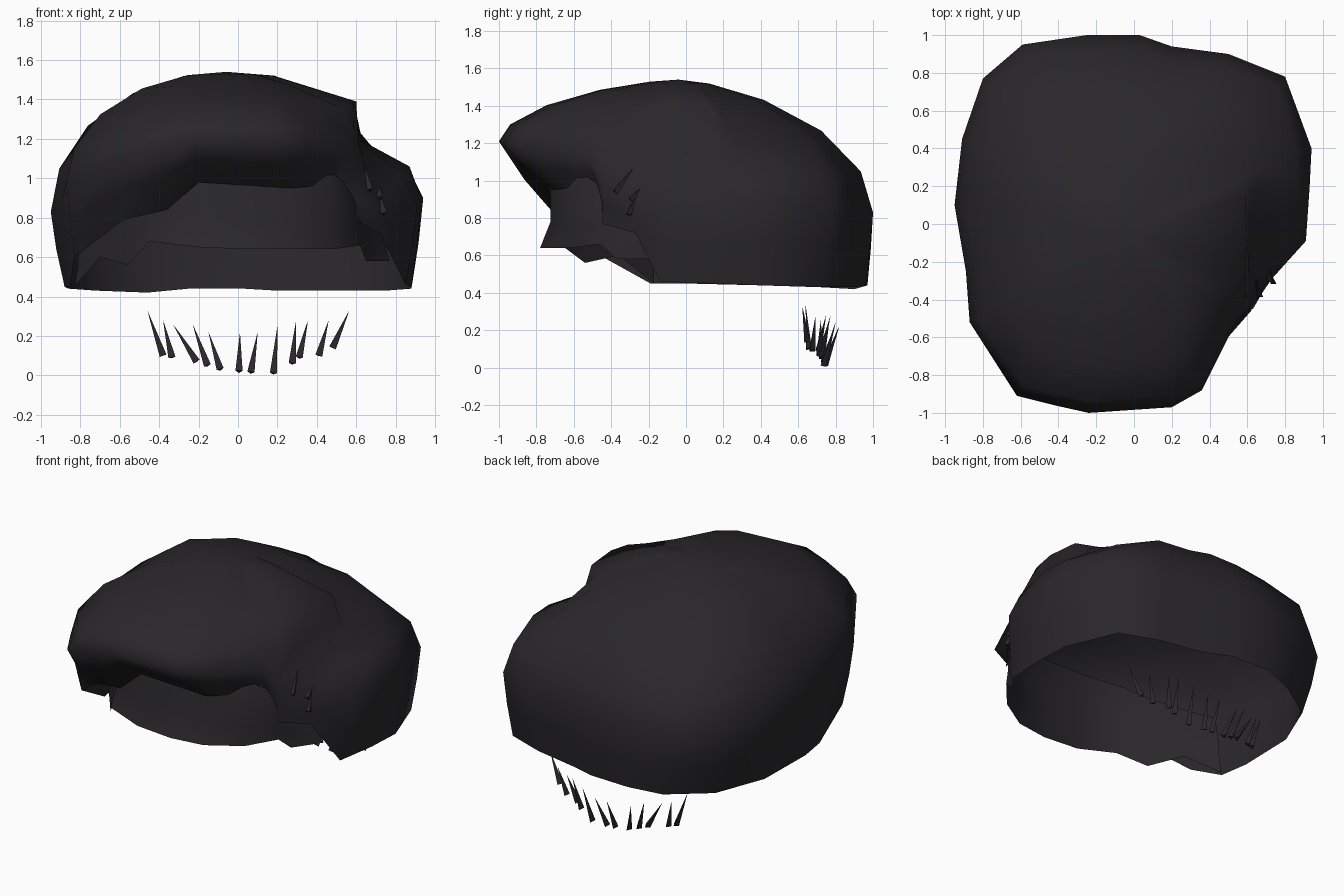
import bpy, bmesh
from math import sin, cos, radians
from mathutils import Vector

if "Cube" in bpy.data.objects:
    bpy.data.objects.remove(bpy.data.objects["Cube"])

mat = bpy.data.materials.new("dark_hair")
mat.diffuse_color = (0.022, 0.02, 0.023, 1)
mat.use_nodes = True
mat.node_tree.nodes["Principled BSDF"].inputs["Base Color"].default_value = mat.diffuse_color

def finish(bm, name, angle=50):
    me = bpy.data.meshes.new(name)
    bmesh.ops.recalc_face_normals(bm, faces=bm.faces)
    bm.to_mesh(me)
    bm.free()
    ob = bpy.data.objects.new(name, me)
    bpy.context.collection.objects.link(ob)
    me.materials.append(mat)
    bpy.ops.object.select_all(action='DESELECT')
    ob.select_set(True)
    bpy.context.view_layer.objects.active = ob
    bpy.ops.object.shade_smooth_by_angle(angle=radians(angle))
    return ob

# Widest outline of the hair, counter-clockwise from the front
wide = [(-.24, -1, 1.21), (.2, -.97, 1.2), (.36, -.88, 1.18), (.54, -.52, 1.11),
        (.62, -.44, .98), (.73, -.29, .85), (.91, -.09, .86), (.93, .2, .9), (.94, .4, .9),
        (.8, .78, .85), (.5, .9, .83), (.2, .94, .83), (.03, 1, .83), (-.25, 1, .83),
        (-.59, .95, .83), (-.8, .77, .83), (-.91, .45, .83), (-.95, .1, .83),
        (-.89, -.25, .9), (-.87, -.52, .98), (-.62, -.91, 1.1), (-.42, -.96, 1.17)]
# Lower rim: fringe, right temple, nape, left temple
rim = [(-.2, -.73, .98), (.27, -.71, .95), (.38, -.63, .96), (.5, -.46, .98),
       (.63, -.45, .77), (.72, -.27, .72), (.85, -.14, .46), (.88, .15, .45), (.88, .4, .44),
       (.75, .75, .43), (.5, .84, .43), (.2, .9, .43), (.03, .96, .44), (-.25, .97, .44),
       (-.46, .9, .42), (-.72, .72, .43), (-.86, .4, .44), (-.88, 0, .45),
       (-.85, -.19, .45), (-.83, -.46, .6), (-.58, -.66, .79), (-.36, -.72, .84)]
pole = Vector((-.06, -.04, 1.54))
angles = (18, 38, 58, 76)
# (x, z) steps of the parting on the right, by column
steps = {4: ((.61, 1.08), (.59, 1.2), (.52, 1.36)),
         5: ((.65, 1.03), (.61, 1.2), (.585, 1.375)),
         6: ((.82, 1.04), (.61, 1.18), (.6, 1.39)),
         7: ((.87, 1.06), (.63, 1.19), (.59, 1.38)),
         8: ((.86, 1.06), (.68, 1.16), (.52, 1.35)),
         9: ((.76, 1.03), (.61, 1.18), (.44, 1.34))}

bm = bmesh.new()
columns = []
for i, (w, r) in enumerate(zip(wide, rim)):
    w, r = Vector(w), Vector(r)
    mid = r.lerp(w, .5)
    mid.xy = r.xy.lerp(w.xy, .6)
    pts = [r, mid, w]
    power = 1.3 if abs(w.y) > .6 else 1
    for a in angles:
        c, s = cos(radians(a)) ** power, sin(radians(a)) ** (1.1 if w.y < -.6 else 1)
        pts.append(Vector((pole.x + (w.x - pole.x) * c, pole.y + (w.y - pole.y) * c,
                           w.z + (pole.z - w.z) * s)))
    for k, (x, z) in enumerate(steps.get(i, ())):
        y = w.y * (1, .92, .75)[k] if i < 8 else pts[3 + k].y
        pts[3 + k] = Vector((x, y, z))
    columns.append([bm.verts.new(p) for p in pts])
top = bm.verts.new(pole)
for i, a in enumerate(columns):
    b = columns[(i + 1) % len(columns)]
    for k in range(len(a) - 1):
        bm.faces.new((a[k], b[k], b[k + 1], a[k + 1]))
    bm.faces.new((a[-1], b[-1], top))
finish(bm, "hair_cap", 80)

# Layer under the fringe, on the forehead: lower edge points and upper height
bm = bmesh.new()
lower = [(-.83, -.17, .45, .8), (-.7, -.36, .6, .9), (-.56, -.54, .56, 1), (-.45, -.7, .68, 1.08),
         (-.2, -.77, .65, 1.1), (.05, -.78, .64, 1.1), (.27, -.75, .64, 1.08),
         (.48, -.62, .64, 1.05), (.62, -.46, .66, .95), (.65, -.37, .58, .85), (.77, -.2, .58, .75)]
rows = []
for x, y, z, h in lower:
    s = .93 if y < -.65 else 1
    rows.append([bm.verts.new(p) for p in ((x, y, z), (x * .98, y * s, z + (h - z) * .3),
                                           (x * .97, y * s, z + (h - z) * .65), (x * .93, y * s * .92, h))])
for a, b in zip(rows, rows[1:]):
    for k in range(3):
        bm.faces.new((a[k], b[k], b[k + 1], a[k + 1]))
finish(bm, "forehead_layer")

# Small loose tufts: three-sided spikes from a thick end to a point
def spikes(name, items, width):
    bm = bmesh.new()
    for base, tip in items:
        base, tip = Vector(base), Vector(tip)
        d = (tip - base).normalized()
        u = d.cross(Vector((0, 1, 0))).normalized()
        v = d.cross(u)
        ring = [bm.verts.new(base + width * (u * cos(radians(t)) + v * sin(radians(t))))
                for t in (30, 150, 270)]
        p = bm.verts.new(tip)
        bm.faces.new(ring)
        for k in range(3):
            bm.faces.new((ring[k], ring[(k + 1) % 3], p))
    finish(bm, name, 30)

# base x, base z, tip x, tip z of each nape spike
nape = [(-.38, .1, -.46, .33), (-.335, .09, -.38, .28), (-.21, .07, -.33, .26),
        (-.155, .05, -.23, .26), (-.09, .03, -.15, .22), (.005, .02, .01, .22),
        (.065, .015, .1, .22), (.18, .01, .2, .25), (.275, .06, .295, .28),
        (.31, .09, .355, .28), (.41, .1, .46, .28), (.48, .14, .565, .33)]
spikes("nape_tufts", [((bx, .74 - .5 * (bx - .04) ** 2, bz), (tx, .82 - .72 * (tx - .04) ** 2, tz))
                      for bx, bz, tx, tz in nape], .021)
spikes("temple_tufts", [((.67, -.38, .94), (.64, -.28, 1.07)),
                        ((.74, -.31, .82), (.7, -.22, 1.0)),
                        ((.72, -.3, .9), (.67, 0, 1.15))], .018)
